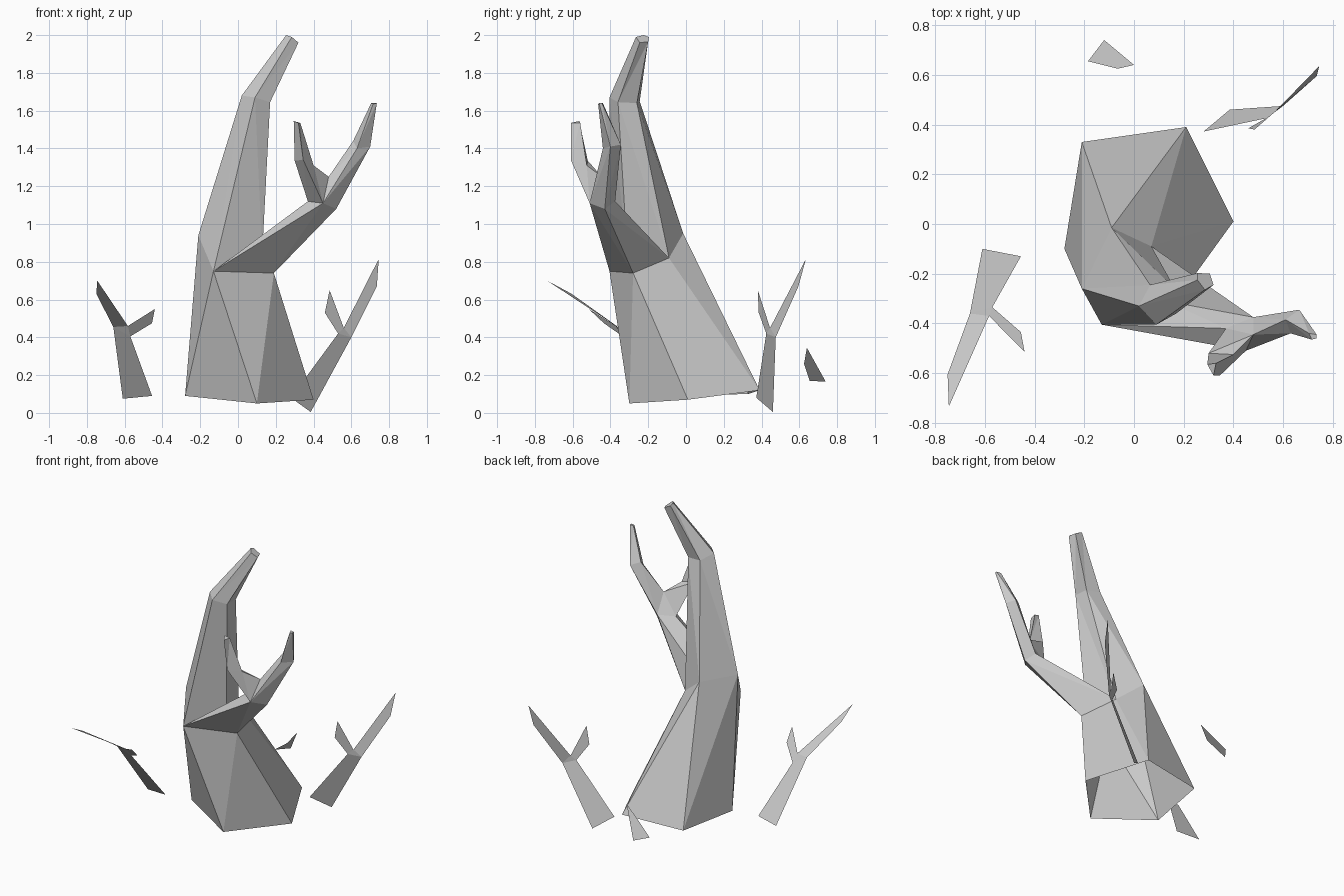
import bpy, bmesh

if "Cube" in bpy.data.objects:
    bpy.data.objects.remove(bpy.data.objects["Cube"])


def ring(bm, *pts):
    return [bm.verts.new(p) for p in pts]


def bridge(bm, a, b, flip=False):
    """Join two rings with triangles; flip picks the other diagonal."""
    n = len(a)
    for i in range(n):
        j = (i + 1) % n
        if flip:
            bm.faces.new((a[i], a[j], b[i]))
            bm.faces.new((a[j], b[j], b[i]))
        else:
            bm.faces.new((a[i], a[j], b[j]))
            bm.faces.new((a[i], b[j], b[i]))


def finish(bm, name):
    bmesh.ops.recalc_face_normals(bm, faces=bm.faces)
    mesh = bpy.data.meshes.new(name)
    bm.to_mesh(mesh)
    bm.free()
    obj = bpy.data.objects.new(name, mesh)
    bpy.context.collection.objects.link(obj)
    return obj


# Trunk: open five-sided base, leaning up to the fork
bm = bmesh.new()
base = ring(bm, (.10, -.30, .05), (.40, .01, .07), (.21, .39, .12),
            (-.21, .33, .10), (-.28, -.10, .09))
mid = ring(bm, (-.13, -.405, .75), (.19, -.28, .74), (.07, -.09, .82),
           (-.09, -.015, .95), (-.21, -.26, .94))
crotch = bm.verts.new((.128, -.31, .84))
bridge(bm, base, mid)

# Main stem: bends towards its blunt tip
stem = ring(bm, (.09, -.405, 1.67), (.17, -.36, 1.645), (.165, -.26, 1.64),
            (.065, -.245, 1.65), (.02, -.33, 1.68))
tip = ring(bm, (.285, -.265, 1.99), (.32, -.245, 1.96), (.305, -.20, 1.965),
           (.255, -.197, 1.99), (.255, -.225, 2.0))
bridge(bm, [mid[0], crotch, *mid[2:]], stem, True)
bridge(bm, stem, tip)
bm.faces.new(tip)

# Side branch: four-sided, ending in a fork
end = ring(bm, (.45, -.51, 1.11), (.52, -.43, 1.08),
           (.48, -.375, 1.12), (.37, -.42, 1.12))
fork = bm.verts.new((.48, -.445, 1.25))
bridge(bm, [*mid[:3], crotch], end, True)
bm.faces.new((end[2], end[3], fork))

# Inner twig
bend = ring(bm, (.345, -.61, 1.34), (.40, -.525, 1.31), (.30, -.52, 1.335))
top = ring(bm, (.32, -.61, 1.535), (.33, -.56, 1.535), (.295, -.565, 1.545))
bridge(bm, [end[0], fork, end[3]], bend)
bridge(bm, bend, top)
bm.faces.new(top)

# Outer twig
bend = ring(bm, (.63, -.44, 1.40), (.70, -.40, 1.41),
            (.665, -.345, 1.42), (.61, -.385, 1.44))
top = ring(bm, (.715, -.465, 1.635), (.735, -.46, 1.64),
           (.735, -.445, 1.64), (.705, -.44, 1.64))
bridge(bm, [*end[:3], fork], bend)
bridge(bm, bend, top)
bm.faces.new(top)
finish(bm, "dead_trunk")


# Flat sprigs: a stem that splits into two blades
def sprig(name, *pts):
    bm = bmesh.new()
    v = ring(bm, *pts)
    for idx in ((0, 1, 2, 8), (2, 5, 8), (2, 3, 4, 5), (5, 6, 7, 8)):
        bm.faces.new([v[i] for i in idx])
    finish(bm, name)


sprig("left_sprig", (-.61, -.10, .075), (-.455, -.13, .09),
      (-.57, -.335, .405), (-.455, -.435, .475), (-.44, -.515, .55),
      (-.583, -.37, .46), (-.745, -.735, .70), (-.75, -.605, .63),
      (-.66, -.36, .455))
sprig("right_sprig", (.385, .46, .005), (.28, .372, .08),
      (.53, .425, .42), (.46, .385, .53), (.485, .38, .65),
      (.56, .445, .45), (.745, .635, .815), (.735, .595, .67),
      (.60, .475, .40))

# Small single blade behind the trunk
bm = bmesh.new()
bm.faces.new(ring(bm, (-.12, .74, .165), (-.185, .655, .17),
                  (-.065, .625, .26), (0, .64, .345)))
finish(bm, "back_blade")
